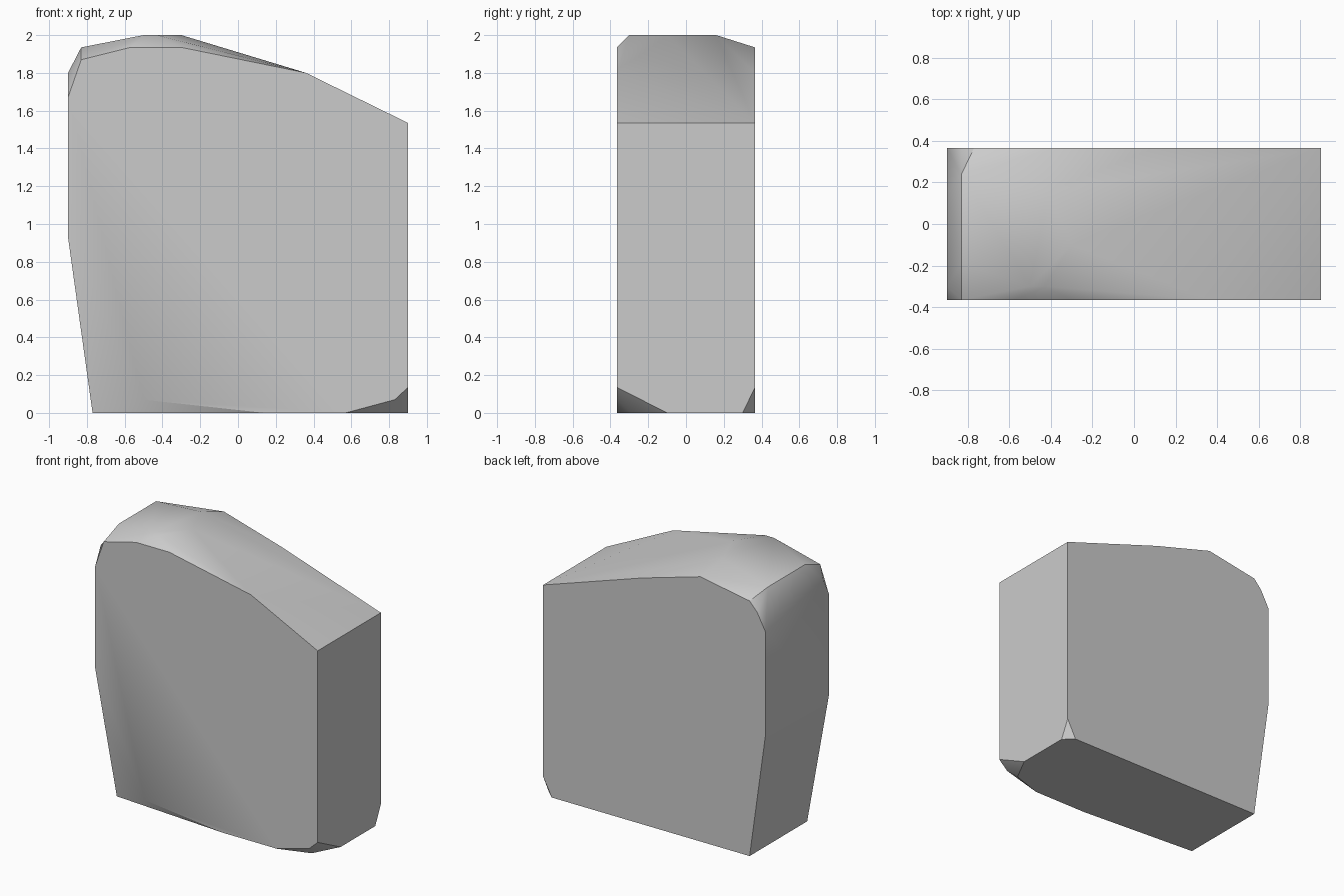
import bpy
import bmesh
from math import radians

default_cube = bpy.data.objects.get("Cube")
if default_cube:
    bpy.data.objects.remove(default_cube, do_unlink=True)

HALF_DEPTH = 0.365


def make_material(name, color):
    material = bpy.data.materials.new(name)
    material.use_nodes = True
    material.diffuse_color = color
    shader = next(node for node in material.node_tree.nodes
                  if node.type == "BSDF_PRINCIPLED")
    shader.inputs["Base Color"].default_value = color
    shader.inputs["Roughness"].default_value = 0.8
    return material


def outline_at(y, outline):
    """Place an (x, z) outline on the plane at depth y."""
    return [(x, y, z) for x, z in outline]


def build_hull(name, points, material):
    """Wrap the points in a convex solid with merged flat faces."""
    bm = bmesh.new()
    for point in points:
        bm.verts.new(point)
    bmesh.ops.convex_hull(bm, input=bm.verts[:], use_existing_faces=False)
    loose = [vert for vert in bm.verts if not vert.link_faces]
    bmesh.ops.delete(bm, geom=loose, context="VERTS")
    bmesh.ops.dissolve_limit(bm, angle_limit=radians(0.5),
                             verts=bm.verts[:], edges=bm.edges[:])
    bmesh.ops.recalc_face_normals(bm, faces=bm.faces[:])
    mesh = bpy.data.meshes.new(name)
    bm.to_mesh(mesh)
    bm.free()
    mesh.materials.append(material)
    obj = bpy.data.objects.new(name, mesh)
    bpy.context.collection.objects.link(obj)
    return obj


# Outline of the flat front face, clockwise from the left side
front_outline = [
    (-0.9, 0.93), (-0.9, 1.67), (-0.83, 1.87), (-0.57, 1.935),
    (-0.3, 1.935), (0.36, 1.8), (0.9, 1.535), (0.9, 0.135),
    (0.83, 0.07), (0.57, 0), (0.14, 0), (-0.5, 0.07),
]

# Outline of the flat back face
back_outline = [
    (-0.77, 0), (-0.9, 0.93), (-0.9, 1.67), (-0.83, 1.8),
    (-0.77, 1.865), (-0.37, 1.935), (0.1, 1.8), (0.9, 1.535),
    (0.9, 0.135), (0.83, 0),
]

# Worn crown and rounded upper shoulder
crown = [(-0.5, -0.3, 2), (-0.43, -0.3, 2), (-0.3, -0.1, 2), (-0.41, 0.16, 2)]
shoulder = [(-0.83, -0.19, 1.935), (-0.83, 0.24, 1.935),
            (-0.9, -0.3, 1.8), (-0.9, 0.16, 1.8)]

# Chipped corners of the base
base_corners = [(-0.77, -0.3, 0), (0.8, -0.29, 0), (0.9, -0.1, 0), (0.9, 0.3, 0)]

stone_gray = make_material("stone_gray", (0.6, 0.6, 0.6, 1))
points = (outline_at(-HALF_DEPTH, front_outline)
          + outline_at(HALF_DEPTH, back_outline)
          + crown + shoulder + base_corners)
slab = build_hull("stone_slab", points, stone_gray)

# Soft shading across shallow bends, crisp edges elsewhere
bpy.ops.object.select_all(action="DESELECT")
slab.select_set(True)
bpy.context.view_layer.objects.active = slab
bpy.ops.object.shade_smooth_by_angle(angle=radians(30))
